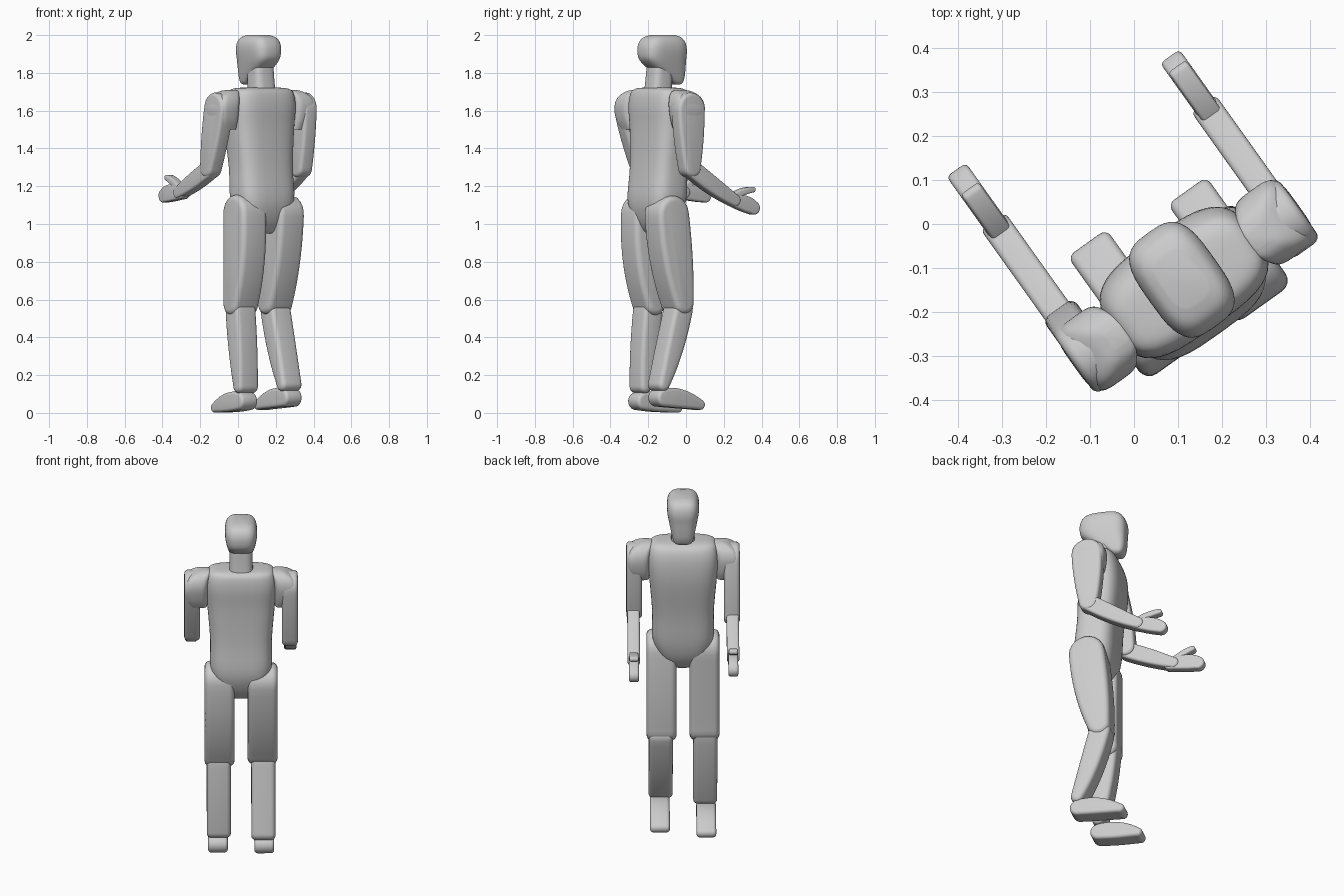
import bpy, bmesh
from math import sin, cos, pi, radians
from mathutils import Matrix, Vector

cube = bpy.data.objects.get("Cube")
if cube:
    bpy.data.objects.remove(cube, do_unlink=True)

GREY = (0.6, 0.6, 0.6, 1.0)
mat = bpy.data.materials.new("plain grey")
mat.use_nodes = True
mat.diffuse_color = GREY
mat.node_tree.nodes["Principled BSDF"].inputs["Base Color"].default_value = GREY

# The figure is built facing local +y, then turned
TURN = Matrix.Rotation(radians(35.5), 4, 'Z') @ Matrix.Translation((0.015, 0, 0))


def skin(name, rings):
    """Join matching rings of points into a closed smooth solid."""
    bm = bmesh.new()
    loops = [[bm.verts.new(p) for p in ring] for ring in rings]
    n = len(loops[0])
    for lo, hi in zip(loops, loops[1:]):
        for i in range(n):
            j = (i + 1) % n
            bm.faces.new((lo[i], lo[j], hi[j], hi[i]))
    bm.faces.new(loops[0])
    bm.faces.new(loops[-1])
    bmesh.ops.recalc_face_normals(bm, faces=bm.faces)
    mesh = bpy.data.meshes.new(name)
    bm.to_mesh(mesh)
    bm.free()
    mesh.materials.append(mat)
    obj = bpy.data.objects.new(name, mesh)
    bpy.context.collection.objects.link(obj)
    obj.matrix_world = TURN
    bpy.ops.object.select_all(action='DESELECT')
    obj.select_set(True)
    bpy.context.view_layer.objects.active = obj
    bpy.ops.object.shade_smooth_by_angle(angle=radians(45))
    return obj


def outline(stations, shrink):
    """Side profile: a curved, tapered capsule through three (y, z, radius)."""
    a, b, c = (Vector(s) for s in stations)
    steps = 12
    left, right = [], []
    for i in range(steps + 1):
        t = i / steps
        p = a * (2 * t - 1) * (t - 1) + b * 4 * t * (1 - t) + c * t * (2 * t - 1)
        d = a * (4 * t - 3) + b * (4 - 8 * t) + c * (4 * t - 1)
        d = Vector((d.x, d.y)).normalized()
        nrm = Vector((-d.y, d.x))
        mid, r = Vector((p.x, p.y)), p.z - shrink
        left.append(mid + nrm * r)
        right.append(mid - nrm * r)
        if i in (0, steps):
            sign = 1 if i else -1
            arc = [mid + r * (nrm * cos(k * pi / 10) * sign + d * sin(k * pi / 10) * sign)
                   for k in range(1, 10)]
            if i:
                end_cap = arc
            else:
                start_cap = arc
    return left + end_cap + right[::-1] + start_cap


def slab(name, x, half, stations, bevel):
    """Capsule profile given width along x, with rounded rims."""
    rings = []
    angles = [k * pi / 8 for k in range(5)]
    for side, order in ((-1, angles[::-1]), (1, angles)):
        for f in order:
            off = x + side * (half - bevel + bevel * sin(f))
            rings.append([(off, p.x, p.y)
                          for p in outline(stations, bevel * (1 - cos(f)))])
    return skin(name, rings)


def loft(name, sections, power=3.3, n=40):
    """Stack rounded-box sections (z, x, y, half width, half depth)."""
    def sgn_pow(v):
        return (1 if v >= 0 else -1) * abs(v) ** (2 / power)
    # Ease between sections so that the surface stays smooth
    fine = []
    last = len(sections) - 1
    for i in range(last):
        p0, p1, p2, p3 = (sections[max(0, min(last, i + k))] for k in (-1, 0, 1, 2))
        for s in range(4):
            t = s / 4
            fine.append([0.5 * (2 * b + (c - a) * t + (2 * a - 5 * b + 4 * c - d) * t ** 2
                                + (3 * b - a - 3 * c + d) * t ** 3)
                         for a, b, c, d in zip(p0, p1, p2, p3)])
    fine.append(sections[-1])
    return skin(name, [[(x + w * sgn_pow(cos(2 * pi * k / n)),
                         y + e * sgn_pow(sin(2 * pi * k / n)), z)
                        for k in range(n)] for z, x, y, w, e in fine])


# Torso, neck and head
loft("torso", [(0.95, 0, -0.20, 0.06, 0.035), (0.965, 0, -0.20, 0.085, 0.06),
               (1.03, 0, -0.20, 0.13, 0.095), (1.13, 0, -0.20, 0.168, 0.115),
               (1.30, 0, -0.187, 0.17, 0.112), (1.50, 0, -0.172, 0.186, 0.12),
               (1.62, 0, -0.175, 0.195, 0.12), (1.69, 0, -0.18, 0.185, 0.105),
               (1.715, 0, -0.185, 0.16, 0.08), (1.722, 0, -0.185, 0.11, 0.05)])
loft("neck", [(1.66, 0, -0.198, 0.068, 0.066), (1.74, 0, -0.19, 0.064, 0.062),
              (1.85, 0, -0.18, 0.062, 0.06)])
loft("head", [(1.738, 0, -0.085, 0.035, 0.018), (1.75, 0, -0.087, 0.05, 0.034),
              (1.78, 0, -0.105, 0.06, 0.062), (1.82, 0, -0.135, 0.07, 0.096),
              (1.87, 0, -0.162, 0.081, 0.125), (1.92, 0, -0.166, 0.088, 0.131),
              (1.96, 0, -0.166, 0.085, 0.122), (1.987, 0, -0.165, 0.07, 0.1),
              (2.0, 0, -0.163, 0.045, 0.065)])

# Posed side profiles for each limb part: three (y, z, radius) stations
POSE = {
    "left": (1, {
        "thigh": ((-0.22, 1.05, 0.10), (-0.19, 0.81, 0.096), (-0.152, 0.585, 0.064)),
        "shin": ((-0.148, 0.55, 0.06), (-0.207, 0.34, 0.056), (-0.275, 0.15, 0.036)),
        "foot": ((-0.27, 0.08, 0.047), (-0.16, 0.075, 0.05), (-0.035, 0.043, 0.027)),
        "upper_arm": ((-0.188, 1.61, 0.086), (-0.184, 1.46, 0.077), (-0.18, 1.30, 0.053)),
        "forearm": ((-0.17, 1.29, 0.047), (-0.04, 1.205, 0.045), (0.10, 1.125, 0.032)),
        "hand": ((0.09, 1.125, 0.03), (0.165, 1.11, 0.042), (0.227, 1.085, 0.036)),
        "thumb": ((0.10, 1.145, 0.018), (0.16, 1.17, 0.018), (0.22, 1.182, 0.015))}),
    "right": (-1, {
        "thigh": ((-0.205, 1.055, 0.10), (-0.20, 0.81, 0.094), (-0.17, 0.58, 0.064)),
        "shin": ((-0.172, 0.55, 0.06), (-0.195, 0.34, 0.056), (-0.22, 0.14, 0.036)),
        "foot": ((-0.22, 0.062, 0.047), (-0.11, 0.055, 0.05), (0.0, 0.028, 0.027)),
        "upper_arm": ((-0.18, 1.61, 0.086), (-0.145, 1.46, 0.077), (-0.108, 1.30, 0.053)),
        "forearm": ((-0.10, 1.285, 0.047), (0.03, 1.225, 0.045), (0.16, 1.168, 0.032)),
        "hand": ((0.14, 1.165, 0.033), (0.235, 1.165, 0.045), (0.298, 1.15, 0.037)),
        "thumb": ((0.16, 1.185, 0.018), (0.215, 1.222, 0.018), (0.268, 1.245, 0.015))}),
}
# Sideways distance, half width and rim rounding of each limb part
SIZE = {"thigh": (0.118, 0.082, 0.03), "shin": (0.122, 0.066, 0.025),
        "foot": (0.127, 0.054, 0.018), "upper_arm": (0.268, 0.043, 0.02),
        "forearm": (0.272, 0.034, 0.014), "hand": (0.272, 0.027, 0.012),
        "thumb": (0.272, 0.025, 0.009)}

for side, (sx, parts) in POSE.items():
    for part, stations in parts.items():
        dist, half, bevel = SIZE[part]
        slab(f"{side}_{part}", sx * dist, half, stations, bevel)
    # Shoulder cap, sloping up towards the neck
    loft(f"{side}_shoulder",
         [(1.50, sx * 0.235, -0.18, 0.05, 0.06), (1.55, sx * 0.245, -0.18, 0.062, 0.08),
          (1.62, sx * 0.247, -0.182, 0.066, 0.09), (1.67, sx * 0.235, -0.184, 0.06, 0.078),
          (1.70, sx * 0.21, -0.186, 0.042, 0.05), (1.71, sx * 0.195, -0.187, 0.02, 0.02)], 4)
